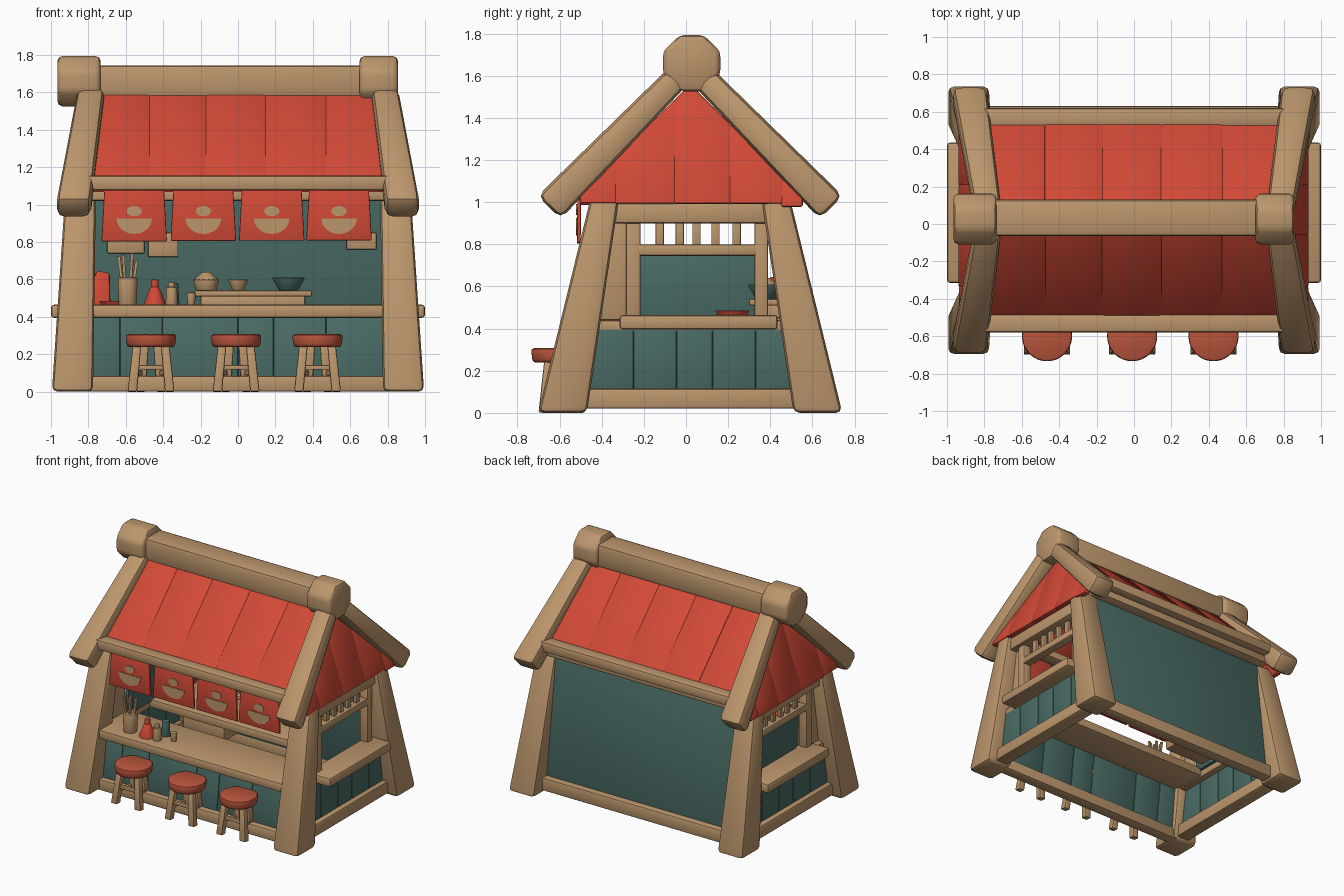
import bpy, bmesh, math, random
from mathutils import Vector as V

if "Cube" in bpy.data.objects:
    bpy.data.objects.remove(bpy.data.objects["Cube"])

random.seed(4)
C = 0.02  # depth centre of the building


def mat(name, rgb):
    m = bpy.data.materials.new(name)
    m.diffuse_color = (*rgb, 1)
    m.use_nodes = True
    m.node_tree.nodes["Principled BSDF"].inputs["Base Color"].default_value = m.diffuse_color
    return m


WOOD = mat("tan wood", (0.50, 0.305, 0.15))
RED = mat("red paint", (0.64, 0.067, 0.037))
TEAL = mat("dull teal", (0.066, 0.145, 0.128))
SEAT = mat("rust cushion", (0.49, 0.09, 0.045))


def solid(name, a, b, m, bev=0.012):
    """Solid spanning two matching rings of points."""
    bm = bmesh.new()
    ra, rb = [[bm.verts.new(p) for p in r] for r in (a, b)]
    n = len(ra)
    bm.faces.new(ra)
    bm.faces.new(rb[::-1])
    for i in range(n):
        j = (i + 1) % n
        bm.faces.new((ra[i], rb[i], rb[j], ra[j]))
    bmesh.ops.recalc_face_normals(bm, faces=bm.faces)
    if bev:
        bmesh.ops.bevel(bm, geom=list(bm.edges), offset=bev, segments=2,
                        profile=0.5, affect='EDGES', clamp_overlap=True)
    me = bpy.data.meshes.new(name)
    bm.to_mesh(me)
    bm.free()
    me.materials.append(m)
    me.shade_smooth()
    me.set_sharp_from_angle(angle=math.radians(40))
    ob = bpy.data.objects.new(name, me)
    bpy.context.collection.objects.link(ob)
    return ob


def rect(x0, x1, y0, y1, z):
    return [(x0, y0, z), (x1, y0, z), (x1, y1, z), (x0, y1, z)]


def box(name, x0, x1, y0, y1, z0, z1, m=WOOD, bev=0.012):
    return solid(name, rect(x0, x1, y0, y1, z0), rect(x0, x1, y0, y1, z1), m, bev)


def beam(name, p, q, w0, t0, w1, t1, side=(1, 0, 0), m=WOOD, bev=0.012):
    """Tapered bar from p to q; w is measured along side, t across it."""
    p, q, s = V(p), V(q), V(side).normalized()
    n = (q - p).cross(s).normalized()
    ring = lambda c, w, t: [c + s * w / 2 * i + n * t / 2 * j
                            for i, j in ((-1, -1), (1, -1), (1, 1), (-1, 1))]
    return solid(name, ring(p, w0, t0), ring(q, w1, t1), m, bev)


def round_part(name, x, y, z0, z1, r0, r1, m, n=14, bev=0.006):
    ring = lambda r, z: [(x + r * math.cos(6.2832 * i / n), y + r * math.sin(6.2832 * i / n), z)
                         for i in range(n)]
    return solid(name, ring(r0, z0), ring(r1, z1), m, bev)


# corner posts and sloping rafters
for sx in (-1, 1):
    for sy in (-1, 1):
        d = lambda v: C + sy * v
        solid("corner_post", rect(sx * .775, sx * .995, d(.49), d(.722), 0),
              rect(sx * .76, sx * .925, d(.335), d(.468), 1.04), WOOD, 0.03)
        beam("rafter", (sx * .785, d(.06), 1.595), (sx * .88, d(.67), .975),
             .145, .12, .185, .155, bev=0.04)

# ridge beam and its octagonal end blocks
box("ridge_beam", -.78, .72, C - .085, C + .11, 1.57, 1.745, bev=.025)
for x0, x1 in ((-.965, -.735), (.65, .855)):
    oct_ring = lambda x: [(x, C + .007 + .147 * math.cos(math.pi * (i + .5) / 4),
                           1.66 + .145 * math.sin(math.pi * (i + .5) / 4)) for i in range(8)]
    solid("ridge_end_block", oct_ring(x0), oct_ring(x1), WOOD, .025)

# roof planks on both slopes
seams = [-.80, -.475, -.17, .145, .47, .80]
for sy in (-1, 1):
    for i in range(5):
        x0, x1 = seams[i] - .006, seams[i + 1] + .006
        lift = random.uniform(-.006, .006)
        b0 = x0 if i else x0 - .03
        b1 = x1 if i < 4 else x1 + .03
        ring = lambda y, z: [(a, C + sy * y, z + h) for a, h in
                             ((0, -.06), (1, -.06), (1, 0), (0, 0))]
        lo = [(b1 if a else b0, y, z) for a, y, z in ring(.535, 1.125 + lift)]
        hi = [(x1 if a else x0, y, z) for a, y, z in ring(.04, 1.63 + lift)]
        solid("roof_plank", lo, hi, RED, .014)
    # eave beams
    ys = sorted((C + sy * .50, C + sy * .60))
    box("eave_beam", -.82, .82, *ys, 1.075, 1.155, bev=.018)
    ys = sorted((C + sy * .40, C + sy * (.495 if sy < 0 else .54)))
    box("wall_plate", -.82, .82, *ys, 1.02, 1.08)

# leaning gable planks
cuts = [-.50, -.335, -.055, .21, .455, .55]
roof_z = lambda y: 1.56 - abs(y - C) * 1.0
for sx in (-1, 1):
    for i in range(5):
        y0, y1 = cuts[i] - .005, cuts[i + 1] + .005
        zb = .985 + random.uniform(-.012, .012)
        prof = [(y0, zb), (y1, zb), (y1, roof_z(y1))]
        if y0 < C < y1:
            prof.append((C, roof_z(C)))
        prof.append((y0, roof_z(y0)))
        lean = lambda off: [(sx * (.935 - off - (z - 1) * .33), y, z) for y, z in prof]
        solid("gable_plank", lean(0), lean(.05), RED, .012)

# back wall and its base beam
solid("back_wall", rect(-.82, .82, .545, .585, .08), rect(-.82, .82, .44, .48, 1.06), TEAL, .004)
box("back_base_beam", -.82, .82, .54, .63, .02, .12)

# front half-wall, base beam and counter
edges = [-.82, -.63, -.405, 0, .19, .47, .82]
for a, b in zip(edges, edges[1:]):
    solid("front_wall_board", rect(a, b, -.53, -.49, .06), rect(a, b, -.49, -.45, .40), TEAL, .008)
box("front_base_beam", -.82, .82, -.57, -.48, .0, .085)
box("front_counter", -.83, .83, -.575, -.18, .395, .465, bev=.015)

# side walls with serving windows
for sx in (-1, 1):
    def side(name, a, b, y0, y1, z0, z1, m=WOOD, bev=.012):
        return box(name, *sorted((sx * a, sx * b)), y0, y1, z0, z1, m, bev)
    ys = [-.50, -.25, -.045, .125, .33, .54]
    for a, b in zip(ys, ys[1:]):
        side("side_wall_board", .84, .88, a, b, .09, .40, TEAL, .008)
    side("side_base_beam", .81, .92, -.52, .54, .02, .115)
    side("window_sill", .80, 1.0, -.315, .435, .395, .465, bev=.016)
    side("window_sill_support", .79, .88, -.46, .47, .385, .44)
    side("window_header", .79, .90, -.40, .43, .90, .995)
    side("window_jamb", .80, .84, -.43, -.27, .44, .92)
    side("window_jamb", .80, .87, -.285, -.215, .44, .92)
    side("window_jamb", .80, .87, .325, .39, .44, .92)
    side("window_rail", .80, .87, -.23, .34, .745, .80)
    for y in (-.125, -.03, .05, .14, .24):
        side("window_slat", .82, .85, y - .02, y + .02, .79, .91, bev=.006)
box("left_inner_panel", -.80, -.775, -.22, .34, .44, .76, TEAL, .004)

# hanging cloth banners with a bowl motif
for cx in (-.555, -.185, .18, .54):
    w = .175
    solid("banner", rect(cx - w, cx + w, -.518, -.50, .80 + random.uniform(0, .01)),
          rect(cx - w + .015, cx + w - .015, -.515, -.497, 1.08), RED, .006)
    arc = [(cx + .095 * math.cos(a), .925 + .082 * math.sin(a))
           for a in (math.pi * (1 + k / 10) for k in range(11))]
    dot = [(cx + .042 * math.cos(a), .965 + .028 * math.sin(a))
           for a in (math.pi * k / 5 for k in range(10))]
    for nm, pts in (("bowl_mark", arc), ("topping_mark", dot)):
        solid(nm, [(x, -.521, z) for x, z in pts], [(x, -.513, z) for x, z in pts], WOOD, 0)

# stools
for cx in (-.465, -.01, .425):
    cy = -.60
    round_part("stool_seat", cx, cy, .238, .308, .13, .138, SEAT, 16, .018)
    for sx in (-1, 1):
        for sy, top, foot in ((-1, .075, .10), (1, .035, .055)):
            beam("stool_leg", (cx + sx * top, cy + sy * .05, .25),
                 (cx + sx * foot, cy + sy * .075, 0), .045, .045, .05, .05, bev=.008)
        beam("stool_rung", (cx + sx * .09, cy - .065, .10), (cx + sx * .05, cy + .065, .10),
             .025, .025, .025, .025, bev=.005)
    beam("stool_rung", (cx - .085, cy - .06, .13), (cx + .085, cy - .06, .13),
         .025, .025, .025, .025, side=(0, 1, 0), bev=.005)

# condiments on the counter
round_part("chopstick_cup", -.59, -.46, .46, .61, .048, .054, WOOD)
for k in range(6):
    a = k * 1.047
    dx, dy = .02 * math.cos(a), .02 * math.sin(a)
    beam("chopstick", (-.59 + dx, -.46 + dy, .5), (-.59 + dx * 2.4, -.46 + dy * 2.4, .70 + .008 * k),
         .014, .014, .016, .016, bev=0)
round_part("red_bottle", -.445, -.46, .46, .56, .062, .024, RED)
round_part("red_bottle_cap", -.445, -.46, .555, .60, .022, .02, RED, 10)
round_part("spice_jar", -.355, -.47, .46, .56, .033, .03, WOOD)
round_part("spice_jar_lid", -.355, -.47, .555, .585, .02, .02, WOOD, 10)
round_part("teal_bottle", -.345, -.38, .46, .58, .033, .026, TEAL)
round_part("small_cup", -.25, -.42, .46, .53, .02, .026, WOOD, 10)

# kitchen bench along the back, shelf with pots, and a plate
box("kitchen_bench", -.80, .45, .06, .53, .39, .455)
box("bench_cupboard", -.55, -.20, .12, .50, .26, .40)
box("serving_shelf", -.235, .395, .30, .49, .51, .54, bev=.008)
box("shelf_block", -.20, .36, .34, .48, .44, .515)
round_part("cooking_pot", -.17, .38, .54, .60, .055, .07, WOOD)
round_part("cooking_pot_lid", -.17, .38, .60, .64, .065, .02, WOOD)
round_part("mixing_bowl", 0, .38, .54, .60, .03, .055, WOOD)
round_part("teal_dish", .27, .38, .54, .61, .05, .09, TEAL)
round_part("red_plate", -.66, .22, .45, .485, .06, .085, RED)
beam("red_cloth", (-.76, .42, .455), (-.72, .42, .64), .13, .16, .05, .07, side=(0, 1, 0), m=RED)
# wooden menu boards high on the back wall
for x0, x1, z0 in ((-.70, -.50, .74), (-.48, -.32, .72), (.58, .74, .76)):
    box("wall_board", x0, x1, .445, .48, z0, .85, WOOD, .006)
